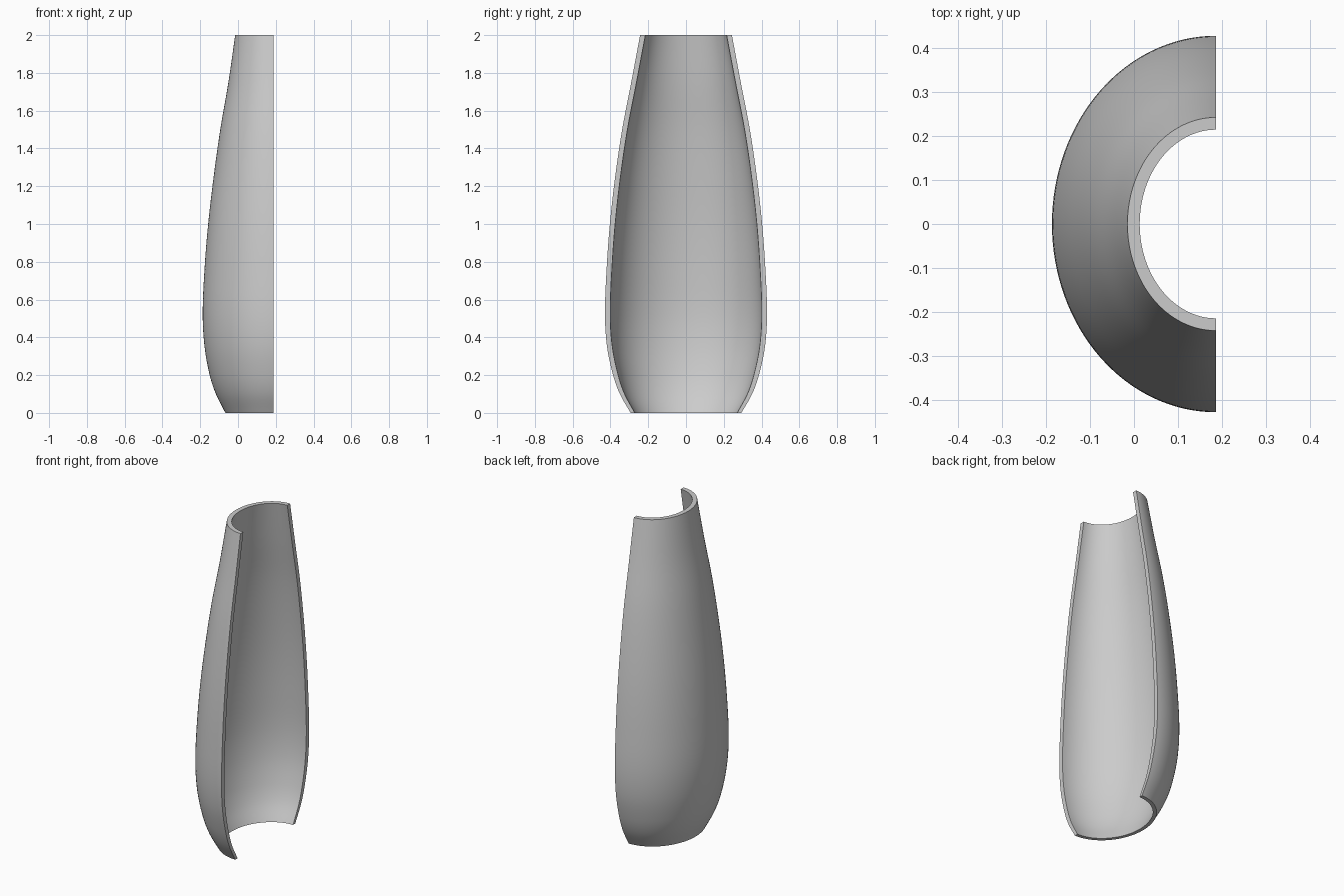
import bpy, bmesh, math

cube = bpy.data.objects.get("Cube")
if cube:
    bpy.data.objects.remove(cube, do_unlink=True)

CUT_X = 0.187      # plane where the shell is sliced open
SEGMENTS = 64      # steps around the half ellipse
STEPS = 6          # steps between profile points

# Outer profile: height, depth along x, half width along y, wall thickness
PROFILE = [
    (0.0, 0.254, 0.293, 0.022), (0.1, 0.304, 0.350, 0.025),
    (0.2, 0.337, 0.386, 0.027), (0.35, 0.364, 0.418, 0.028),
    (0.52, 0.374, 0.429, 0.028), (0.75, 0.365, 0.421, 0.028),
    (1.0, 0.345, 0.403, 0.028), (1.25, 0.316, 0.375, 0.028),
    (1.5, 0.281, 0.338, 0.028), (1.75, 0.238, 0.290, 0.028),
    (2.0, 0.202, 0.243, 0.028),
]


def smooth_profile(points):
    """Cubic Hermite interpolation over height."""
    def slope(i, k):
        a, b = points[max(i - 1, 0)], points[min(i + 1, len(points) - 1)]
        return (b[k] - a[k]) / (b[0] - a[0])

    rows = [points[0]]
    for i in range(len(points) - 1):
        p, q = points[i], points[i + 1]
        h = q[0] - p[0]
        for s in range(1, STEPS + 1):
            t = s / STEPS
            row = [p[0] + h * t]
            for k in (1, 2, 3):
                row.append((2*t**3 - 3*t**2 + 1) * p[k] + (3*t**2 - 2*t**3) * q[k]
                           + h * ((t**3 - 2*t**2 + t) * slope(i, k)
                                  + (t**3 - t**2) * slope(i + 1, k)))
            rows.append(row)
    return rows


def half_ring(bm, z, rx, ry):
    ring = []
    for i in range(SEGMENTS + 1):
        a = math.pi * i / SEGMENTS
        ring.append(bm.verts.new((CUT_X - rx * math.sin(a), ry * math.cos(a), z)))
    return ring


def bridge(bm, a, b):
    for i in range(len(a) - 1):
        bm.faces.new((a[i], a[i + 1], b[i + 1], b[i]))


# Half shell: outer wall, inner wall, end rims and the two sliced edges
bm = bmesh.new()
rows = smooth_profile(PROFILE)
outer = [half_ring(bm, z, rx, ry) for z, rx, ry, w in rows]
inner = [half_ring(bm, z, rx - w, ry - w) for z, rx, ry, w in rows]
for wall in (outer, inner):
    for low, high in zip(wall, wall[1:]):
        bridge(bm, low, high)
for end in (0, -1):
    bridge(bm, outer[end], inner[end])
    bridge(bm, [r[end] for r in outer], [r[end] for r in inner])
bmesh.ops.recalc_face_normals(bm, faces=bm.faces)

mesh = bpy.data.meshes.new("half_shell")
bm.to_mesh(mesh)
bm.free()
shell = bpy.data.objects.new("half_shell", mesh)
bpy.context.collection.objects.link(shell)

# Plain grey finish
grey = bpy.data.materials.new("plain_grey")
grey.use_nodes = True
colour = (0.6, 0.6, 0.6, 1.0)
grey.diffuse_color = colour
grey.node_tree.nodes["Principled BSDF"].inputs["Base Color"].default_value = colour
mesh.materials.append(grey)

bpy.ops.object.select_all(action="DESELECT")
shell.select_set(True)
bpy.context.view_layer.objects.active = shell
bpy.ops.object.shade_smooth_by_angle(angle=math.radians(35))
